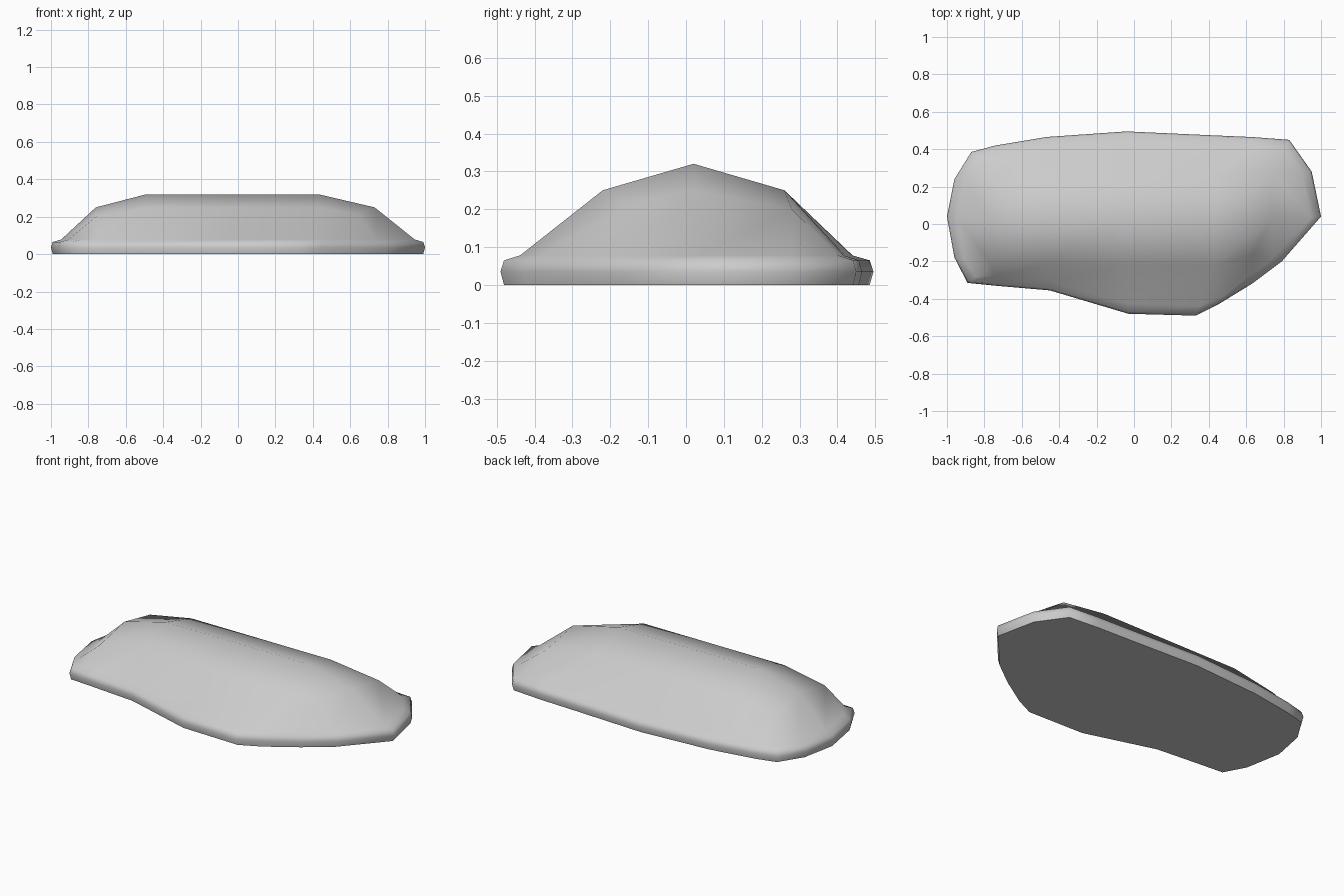
import bpy
import bmesh
import math
from mathutils import Vector

cube = bpy.data.objects.get("Cube")
if cube:
    bpy.data.objects.remove(cube, do_unlink=True)

# Plain grey stone
stone = bpy.data.materials.new("grey_stone")
stone.use_nodes = True
colour = (0.6, 0.6, 0.6, 1)
stone.diffuse_color = colour
stone.node_tree.nodes["Principled BSDF"].inputs["Base Color"].default_value = colour

# Footprint, anticlockwise from the front left corner of the plan
outline = [(-.89, -.315), (-.74, -.33), (-.45, -.355), (-.03, -.48), (.33, -.49),
           (.45, -.43), (.63, -.32), (.79, -.2), (1, .04), (.95, .28), (.83, .45),
           (.63, .465), (.4, .475), (-.04, .495), (-.47, .465), (-.74, .42),
           (-.87, .385), (-.96, .24), (-1, .04), (-.96, -.18)]

# Crown: five columns by three rows, lower at both ends
columns = [-.76, -.49, -.04, .43, .73]
bm = bmesh.new()
crown = []
for i, x in enumerate(columns):
    end = i in (0, 4)
    heights = (.2, .25, .2) if end else (.25, .32, .25)
    crown.append([bm.verts.new((x, y, z)) for y, z in zip((-.22, .02, .26), heights)])
crown[4][0].co = (.64, -.16, .21)
crown[4][2].co.y = .28
for i in range(4):
    for j in range(2):
        bm.faces.new((crown[i][j], crown[i + 1][j], crown[i + 1][j + 1], crown[i][j + 1]))

# Crown edge matched to the footprint, each corner used three times
front = [c[0] for c in crown]
right = crown[4]
back = [c[2] for c in reversed(crown)]
left = crown[0][::-1]
edge = front[:1] + front + front[-1:] + right + right[-1:] + back + back[-1:] + left

# Rim rings: bottom, widest, shoulder, foot of the slope
rings = []
for inset, z in ((.01, 0), (0, .035), (.01, .065), (.055, .078)):
    ring = []
    for (x, y), v in zip(outline, edge):
        p = Vector((x, y, 0))
        inward = Vector((v.co.x - x, v.co.y - y, 0)).normalized()
        p += inward * inset
        ring.append(bm.verts.new((p.x, p.y, z)))
    rings.append(ring)
rings.append(edge)

for low, high in zip(rings, rings[1:]):
    for i in range(len(low)):
        k = (i + 1) % len(low)
        corners = [low[i], low[k], high[k], high[i]]
        bm.faces.new(list(dict.fromkeys(corners)))
bm.faces.new(rings[0][::-1])
bmesh.ops.recalc_face_normals(bm, faces=bm.faces)

mesh = bpy.data.meshes.new("rock_slab")
bm.to_mesh(mesh)
bm.free()
mesh.materials.append(stone)
rock = bpy.data.objects.new("rock_slab", mesh)
bpy.context.collection.objects.link(rock)

# Smooth sides with a crisp underside edge
bpy.context.view_layer.objects.active = rock
rock.select_set(True)
bpy.ops.object.shade_smooth_by_angle(angle=math.radians(60))
